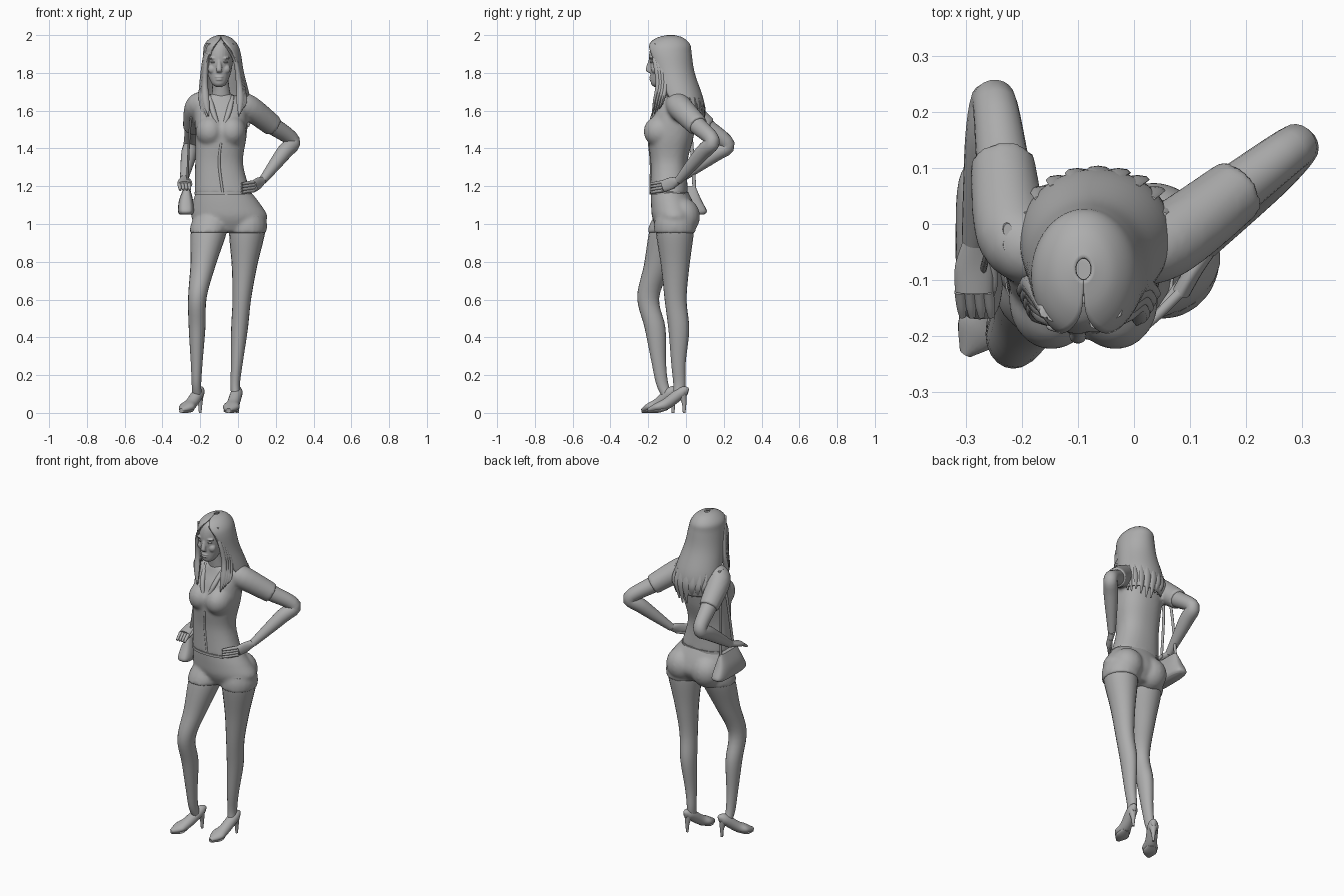
import bpy, bmesh, math, random
from mathutils import Vector

random.seed(4)
cube = bpy.data.objects.get("Cube")
if cube:
    bpy.data.objects.remove(cube, do_unlink=True)

grey = bpy.data.materials.new("stone_grey")
grey.use_nodes = True
tone = (.42, .42, .42, 1)
grey.diffuse_color = tone
grey.node_tree.nodes["Principled BSDF"].inputs["Base Color"].default_value = tone


def finish(name, bm):
    """Turn a bmesh into a smooth shaded, coloured object."""
    bmesh.ops.recalc_face_normals(bm, faces=bm.faces)
    mesh = bpy.data.meshes.new(name)
    bm.to_mesh(mesh)
    bm.free()
    mesh.materials.append(grey)
    obj = bpy.data.objects.new(name, mesh)
    bpy.context.collection.objects.link(obj)
    bpy.ops.object.select_all(action="DESELECT")
    obj.select_set(True)
    bpy.context.view_layer.objects.active = obj
    bpy.ops.object.shade_smooth_by_angle(angle=math.radians(60))
    return obj


def fuse(parts, voxel, rounds):
    """Melt overlapping parts into one skin, named after the first."""
    bpy.ops.object.select_all(action="DESELECT")
    for part in parts:
        part.select_set(True)
    bpy.context.view_layer.objects.active = parts[0]
    bpy.ops.object.join()
    skin = parts[0].modifiers.new("skin", "REMESH")
    skin.mode = "VOXEL"
    skin.voxel_size = voxel
    skin.use_smooth_shade = True
    relax = parts[0].modifiers.new("relax", "SMOOTH")
    relax.iterations = rounds


def smooth_rows(rows, steps=5):
    """Pass a Catmull-Rom spline through every column of the rows."""
    smoothed = []
    last = len(rows) - 1
    for i in range(last):
        neighbours = rows[max(i - 1, 0)], rows[i], rows[i + 1], rows[min(i + 2, last)]
        for step in range(steps):
            t = step / steps
            smoothed.append([b + t * (c - a) / 2 + t * t * (a - 2.5 * b + 2 * c - d / 2)
                             + t ** 3 * (3 * b - a - 3 * c + d) / 2
                             for a, b, c, d in zip(*neighbours)])
    return smoothed + [list(rows[last])]


def sweep(name, rows, level=True, sides=20, square=2, sheet=False):
    """Loft ellipses (x, y, z, radius, second radius, front gap) along a path."""
    rows = smooth_rows([[*row, row[-1]] if len(row) == 4 else row for row in rows])
    centres = [Vector(row[:3]) for row in rows]
    across = None
    bm = bmesh.new()
    rings = []
    for i, row in enumerate(rows):
        u, v = Vector((1, 0, 0)), Vector((0, 1, 0))
        if not level:
            along = (centres[min(i + 1, len(rows) - 1)] - centres[max(i - 1, 0)]).normalized()
            across = across or along.cross(Vector((0, 0, 1)))
            across = (across - along * across.dot(along)).normalized()
            u, v = across, across.cross(along)
        gap = math.radians(row[-1]) if sheet else 0
        ring = []
        for k in range(sides + sheet):
            angle = gap - math.pi / 2 + k / sides * (math.tau - 2 * gap)
            c, s = [math.copysign(abs(w) ** (2 / square), w) for w in (math.cos(angle), math.sin(angle))]
            ring.append(bm.verts.new(centres[i] + u * c * max(row[3], .001) + v * s * max(row[4], .001)))
        rings.append(ring)
    for low, high in zip(rings, rings[1:]):
        for k in range(sides):
            n = (k + 1) % len(low)
            bm.faces.new((low[k], low[n], high[n], high[k]))
    if not sheet:
        bm.faces.new(rings[0])
        bm.faces.new(rings[-1])
    return finish(name, bm)


def ball(name, centre, size):
    """Ellipsoid with a centre and three radii."""
    bm = bmesh.new()
    bmesh.ops.create_uvsphere(bm, u_segments=20, v_segments=12, radius=1)
    for vert in bm.verts:
        vert.co = [c + p * r for c, p, r in zip(centre, vert.co, size)]
    return finish(name, bm)


def leg(side, hip, knee, ankle, heel, toe):
    """Bare leg and high heeled shoe hung on five joints; returns the shorts leg."""
    hip, knee, ankle, heel, toe = map(Vector, (hip, knee, ankle, heel, toe))
    calf = knee.lerp(ankle, .35) + Vector((0, .01, 0))
    instep = heel.lerp(toe, .2) + Vector((0, 0, .08))
    sweep(side + "_leg", [(*hip, .09, .1), (*hip.lerp(knee, .2), .095, .1), (*hip.lerp(knee, .6), .067, .075),
                          (*knee, .049, .058), (*calf, .044, .055), (*knee.lerp(ankle, .75), .031, .038),
                          (*ankle, .025, .032), (*instep, .025, .03)])

    def spot(t, height, *radii):
        return (*heel.lerp(toe, t).xy, height, *radii)

    sweep(side + "_shoe", [spot(-.05, .11, .01, .02), spot(.1, .11, .03, .03), spot(.5, .05, .034, .03),
                           spot(.75, .03, .044, .024), spot(1, .013, .012, .012)], level=False)
    sweep(side + "_sole", [spot(.5, .025, .02, .01), spot(.75, .01, .04, .01), spot(1, .007, .012, .007)],
          level=False)
    sweep(side + "_heel_spike", [spot(.1, .1, .024), spot(.05, .05, .012), spot(.05, 0, .007)])
    return sweep(side + "_shorts_leg", [(*hip, .09, .1), (*hip.lerp(knee, .1), .103, .11),
                                        (*hip.lerp(knee, .2), .102, .11)])


def arm(side, root, shoulder, elbow, wrist, knuckle, tip, palm, spread):
    """Bare arm, palm and fingers hung on six joints; returns the sleeve."""
    root, shoulder, elbow, wrist, knuckle, tip, spread = map(
        Vector, (root, shoulder, elbow, wrist, knuckle, tip, spread))
    cuff = shoulder.lerp(elbow, .55)
    sweep(side + "_arm", [(*shoulder.lerp(cuff, .5), .05), (*cuff, .047), (*elbow, .039),
                          (*elbow.lerp(wrist, .3), .041), (*wrist, .022)], level=False)
    sweep(side + "_palm", [(*wrist, .02), (*wrist.lerp(knuckle, .5), *palm), (*knuckle, *palm)], level=False)
    for i in range(4):
        offset = spread * (i - 1.5)
        sweep(side + "_finger", [(*knuckle + offset, .01), (*knuckle.lerp(tip, .6) + offset, .009),
                                 (*tip + offset, .006)], level=False, sides=10)
    thumb = wrist.lerp(knuckle, .3) + spread * 1.5
    sweep(side + "_thumb", [(*thumb, .011), (*thumb.lerp(tip, .4) + spread, .009),
                            (*thumb.lerp(tip, .7) + spread, .006)], level=False, sides=10)
    return sweep(side + "_sleeve", [(*root, .065), (*shoulder, .067), (*cuff, .058)], level=False)


# Limbs
shorts_legs = [
    leg("right", hip=(-.14, -.07, 1.04), knee=(-.215, -.2, .61), ankle=(-.22, -.125, .15),
        heel=(-.195, -.06, 0), toe=(-.3, -.23, 0)),
    leg("left", hip=(.055, -.06, 1.04), knee=(.02, -.055, .6), ankle=(-.015, -.035, .15),
        heel=(0, 0, 0), toe=(-.05, -.2, 0))]
sleeves = [
    arm("right", root=(-.16, -.05, 1.64), shoulder=(-.215, -.02, 1.62), elbow=(-.25, .22, 1.42),
        wrist=(-.285, -.03, 1.24), knuckle=(-.285, -.12, 1.21), tip=(-.28, -.165, 1.18),
        palm=(.034, .016), spread=(.017, 0, 0)),
    arm("left", root=(-.01, -.045, 1.64), shoulder=(.06, -.03, 1.615), elbow=(.29, .14, 1.44),
        wrist=(.13, -.04, 1.23), knuckle=(.085, -.12, 1.2), tip=(.02, -.185, 1.19),
        palm=(.016, .032), spread=(0, 0, -.015))]

# Shirt with bust and sleeves, shorts with seat
shirt = [sweep("shirt", [(-.08, -.09, 1.16, .15, .1), (-.1, -.09, 1.32, .127, .097), (-.09, -.08, 1.46, .135, .12),
                         (-.09, -.06, 1.57, .14, .115), (-.09, -.05, 1.64, .13, .09), (-.09, -.06, 1.69, .055, .06)],
               sides=32, square=2.3)]
shorts = [sweep("shorts", [(-.08, -.09, 1.18, .14, .095), (-.06, -.07, 1.1, .183, .115),
                           (-.045, -.06, 1.03, .2, .118), (-.045, -.065, .96, .13, .08)], sides=32)]
for side in (-1, 1):
    shirt.append(ball("bust", (-.09 + side * .057, -.135, 1.49), (.077, .09, .085)))
    shorts.append(ball("seat", (-.05 + side * .085, -.02, 1.04), (.095, .095, .1)))
shirt.append(ball("bust_bridge", (-.09, -.13, 1.49), (.08, .075, .07)))
fuse(shirt + sleeves, voxel=.009, rounds=8)
fuse(shorts + shorts_legs, voxel=.009, rounds=8)

# Shirt hem, placket and lapels
sweep("shirt_hem", [(-.08, -.09, z, .151, .103) for z in (1.155, 1.17)], sides=32, square=2.3)
sweep("placket", [(-.09, -.19, 1.43, .008, .012), (-.1, -.18, 1.32, .008, .012), (-.08, -.182, 1.16, .008, .012)])
for label, side in (("right", -1), ("left", 1)):
    sweep(label + "_lapel", [(-.09 + side * .06, -.1, 1.68, .01), (-.09 + side * .04, -.165, 1.59, .015),
                             (-.09, -.2, 1.48, .005)])

# Neck, head and face
sweep("neck", [(-.09, -.07, 1.65, .06, .05), (-.09, -.08, 1.71, .046, .048), (-.1, -.09, 1.79, .046, .05)])
head = [sweep("head", [(-.1, -.155, 1.725, .014, .012), (-.1, -.14, 1.745, .04, .046), (-.1, -.11, 1.81, .065, .08),
                       (-.1, -.1, 1.89, .074, .096), (-.095, -.1, 1.95, .06, .08),
                       (-.095, -.1, 1.98, .03, .04)], sides=28),
        sweep("nose", [(-.1, -.187, 1.87, .009, .01), (-.1, -.2, 1.815, .016, .014),
                       (-.1, -.188, 1.8, .01, .006)], sides=12)]
for z, width in ((1.778, .024), (1.765, .02)):
    head.append(ball("lip", (-.1, -.182, z), (width, .013, .006)))
for side in (-1, 1):
    head.append(ball("brow", (-.1 + side * .034, -.182, 1.878), (.025, .012, .006)))
    head.append(ball("cheek", (-.1 + side * .035, -.165, 1.82), (.025, .02, .025)))
    ball("eye", (-.1 + side * .031, -.181, 1.857), (.015, .01, .006))
fuse(head, voxel=.004, rounds=3)

# Hair shell, open at the face
hair = sweep("hair", [(-.09, -.08, 2, .015, .02, 0), (-.09, -.085, 1.985, .055, .072, 4),
                      (-.09, -.09, 1.95, .088, .112, 22), (-.085, -.09, 1.9, .1, .12, 38),
                      (-.08, -.07, 1.8, .112, .116, 48), (-.07, -.03, 1.67, .134, .12, 60),
                      (-.065, -.01, 1.6, .132, .108, 80), (-.06, 0, 1.53, .12, .085, 100)],
             sides=40, sheet=True)
shell = hair.modifiers.new("thickness", "SOLIDIFY")
shell.thickness = .008

# Locks framing the face and falling on the chest
for label, side in (("right", -1), ("left", 1)):
    for i in range(4):
        d = .013 * i
        sweep(label + "_lock", [(-.095 + side * (.025 + d), -.175 + d / 2, 1.955, .01, .012),
                                (-.09 + side * (.074 + d / 3), -.16 + d, 1.87, .012, .018),
                                (-.085 + side * (.09 + d / 3), -.145 + d, 1.75, .016),
                                (-.08 + side * (.09 + d / 2), -.165 + d, 1.65, .018, .01),
                                (-.075 + side * (.08 + d / 2), -.18 + d, 1.57 + side * d, .002)], sides=8)

# Loose tips along the back hem of the hair
for i in range(11):
    angle = math.pi * (i + .5) / 11
    c, s = math.cos(angle), math.sin(angle)
    tip = 1.48 + random.uniform(-.03, .03) + abs(c) / 20
    sweep("back_tip", [(-.07 + c * .13, -.03 + s * .115, 1.67, .01, .004),
                       (-.064 + c * .13, -.008 + s * .104, 1.59, .022, .008),
                       (-.06 + c * .115, s * .075, tip, .004, .003)], sides=8)

# Shoulder bag and its straps
sweep("bag", [(-.275, -.03, 1.05, .034, .125), (-.275, -.03, 1.07, .043, .14),
              (-.275, -.03, 1.13, .036, .11), (-.27, -.03, 1.2, .013, .08)], square=3.5, sides=28)
for label, y in (("front", -.085), ("back", .045)):
    sweep(label + "_strap", [(-.27, y, 1.18, .006, .01), (-.255, y / 2, 1.5, .006, .01),
                             (-.225, y / 5 - .02, 1.69, .008, .012)])
